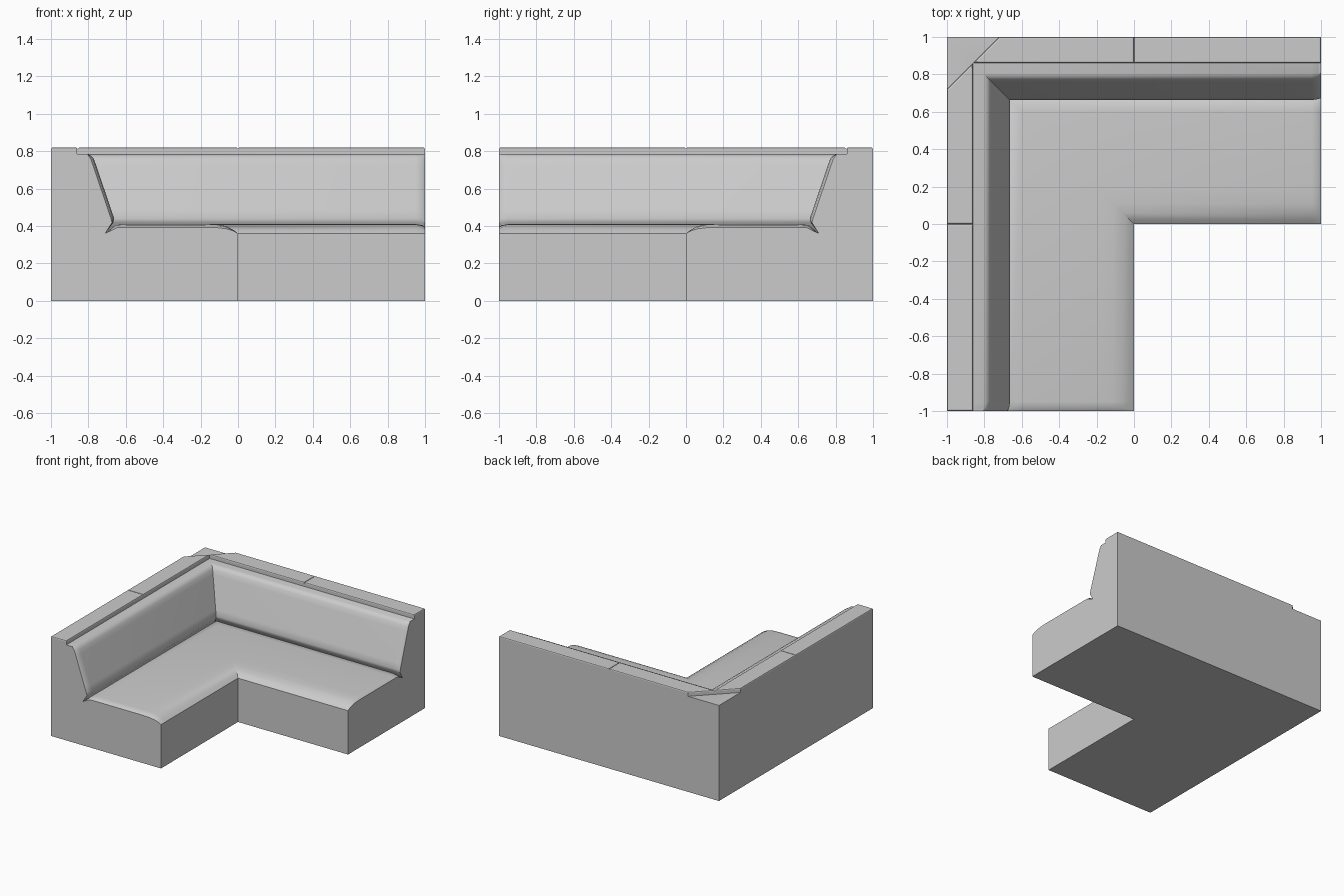
import bpy, bmesh, math

if "Cube" in bpy.data.objects:
    bpy.data.objects.remove(bpy.data.objects["Cube"])


def finish(bm, name):
    bmesh.ops.recalc_face_normals(bm, faces=bm.faces)
    mesh = bpy.data.meshes.new(name)
    bm.to_mesh(mesh)
    bm.free()
    ob = bpy.data.objects.new(name, mesh)
    bpy.context.collection.objects.link(ob)
    return ob


def flip(p):
    # Reflection across the corner diagonal: swaps the two wings
    return (-p[1], -p[0], p[2])


# Cross-section: distance from outer wall, height, how much the ends are rounded (d, z)
PROFILE = [
    (0, 0, 0, 0), (1, 0, 0, 0), (1, 0.36, 0, 0),
    (0.975, 0.379, 0, -0.3), (0.94, 0.398, 0, -0.8), (0.89, 0.408, 0, -1),
    (0.82, 0.41, 0, -1), (0.40, 0.41, 0, -1), (0.345, 0.405, 0.6, -0.8),
    (0.29, 0.36, 0, 0),
    (0.333, 0.418, -0.4, 0), (0.338, 0.44, -1, 0), (0.322, 0.487, -1, 0),
    (0.243, 0.72, -1, 0), (0.23, 0.757, -1, 0), (0.217, 0.774, -0.8, -0.2),
    (0.195, 0.785, 0, 0), (0, 0.785, 0, 0),
]


def section(x, round_off):
    return [(x, 1 - (d + dd * round_off), z + dz * round_off)
            for d, z, dd, dz in PROFILE]


# Upholstered body: section swept along the L with a mitred corner
wing = [section(1, 0.017), section(0.985, 0.006), section(0.95, 0)]
corner = [(-1 + d, 1 - d, z) for d, z, _, _ in PROFILE]
rings = wing + [corner] + [[flip(p) for p in ring] for ring in reversed(wing)]

bm = bmesh.new()
verts = [[bm.verts.new(p) for p in ring] for ring in rings]
n = len(PROFILE)
for a, b in zip(verts, verts[1:]):
    for i in range(n):
        j = (i + 1) % n
        bm.faces.new((a[i], a[j], b[j], b[i]))
bm.faces.new(verts[0])
bm.faces.new(verts[-1])
body = finish(bm, "sofa_body")
bpy.context.view_layer.objects.active = body
body.select_set(True)
bpy.ops.object.shade_smooth_by_angle(angle=math.radians(35))


def trim(name, outline, mirrored):
    # Flat capping board with softened top edges
    bm = bmesh.new()
    vs = [bm.verts.new((x, y, 0.783)) for x, y in outline]
    base = bm.faces.new(vs)
    ext = bmesh.ops.extrude_face_region(bm, geom=[base])["geom"]
    top = [v for v in ext if isinstance(v, bmesh.types.BMVert)]
    for v in top:
        v.co.z = 0.82
    if base.is_valid is False or len(bm.faces) == len(outline) + 1:
        bm.faces.new(vs)
    edges = [e for e in bm.edges if all(v in top for v in e.verts)]
    bmesh.ops.bevel(bm, geom=edges, offset=0.009, segments=2,
                    profile=0.5, affect='EDGES')
    if mirrored:
        for v in bm.verts:
            v.co = flip(v.co)
    return finish(bm, name)


# Two capping boards on each wing; the outer corner stays bare
for mirrored, side in ((False, "back"), (True, "left")):
    trim(side + "_trim_outer", [(0, 0.86), (1, 0.86), (1, 1), (0, 1)], mirrored)
    trim(side + "_trim_corner",
         [(-0.86, 0.86), (0, 0.86), (0, 1), (-0.72, 1)], mirrored)
